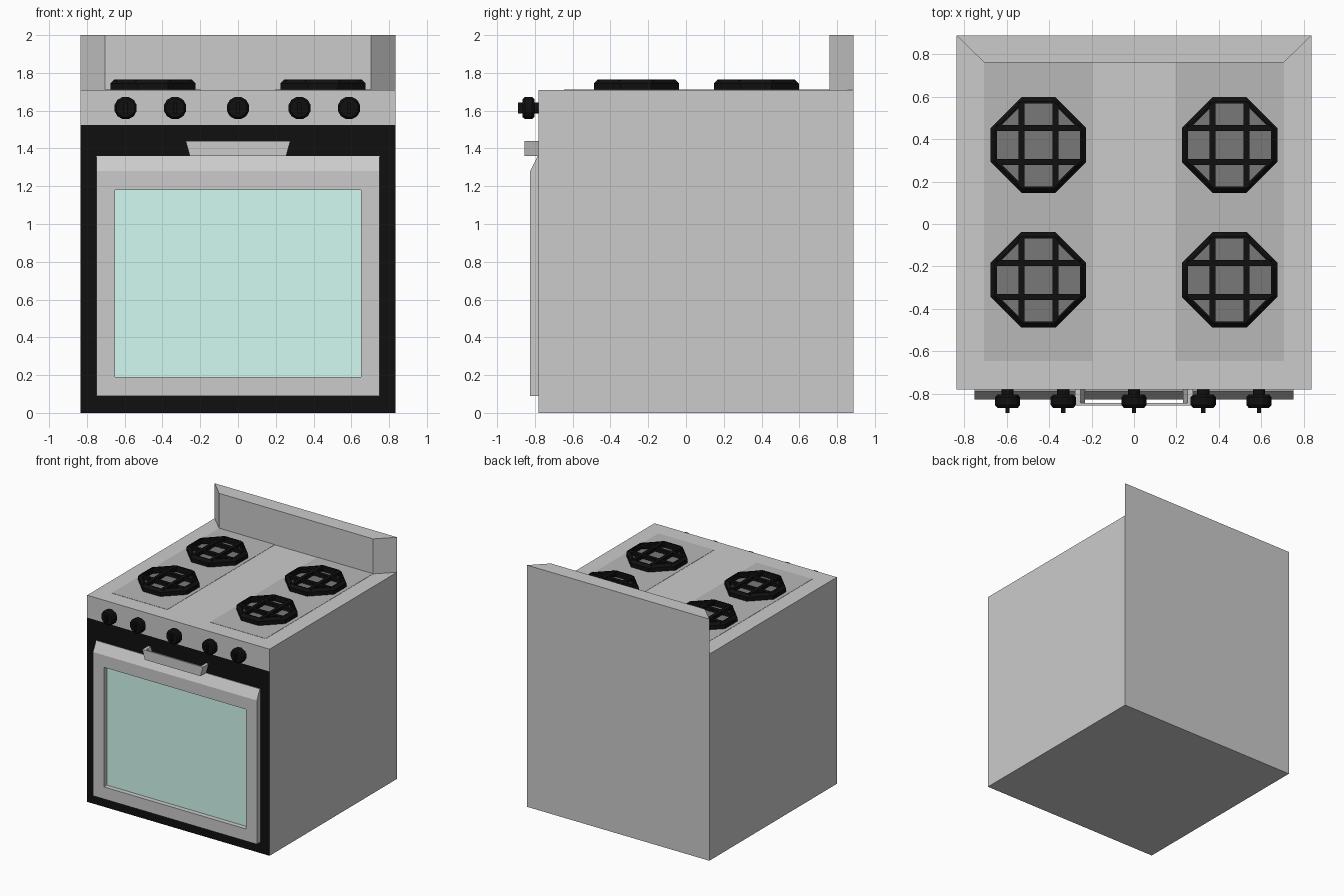
import bpy, bmesh, math

if "Cube" in bpy.data.objects:
    bpy.data.objects.remove(bpy.data.objects["Cube"])


def material(name, r, g, b):
    m = bpy.data.materials.new(name)
    m.diffuse_color = (r, g, b, 1)
    m.use_nodes = True
    m.node_tree.nodes["Principled BSDF"].inputs["Base Color"].default_value = m.diffuse_color
    return m


BLACK = material("black", 0.005, 0.005, 0.005)
DOOR = material("door_grey", 0.57, 0.57, 0.57)
HOB = material("hob_grey", 0.48, 0.48, 0.48)
PLATE = material("burner_grey", 0.19, 0.19, 0.19)
GLASS = material("glass_green", 0.65, 0.97, 0.88)


def loft(name, loops, mat=None, ring=False):
    """Skin between point loops; cap the ends, or close on itself if ring."""
    bm = bmesh.new()
    vs = [[bm.verts.new(p) for p in loop] for loop in loops]
    n = len(vs[0])
    pairs = list(zip(vs, vs[1:])) + ([(vs[-1], vs[0])] if ring else [])
    for a, b in pairs:
        for i in range(n):
            j = (i + 1) % n
            bm.faces.new((a[i], a[j], b[j], b[i]))
    if not ring:
        bm.faces.new(vs[0])
        bm.faces.new(vs[-1])
    bmesh.ops.recalc_face_normals(bm, faces=bm.faces)
    mesh = bpy.data.meshes.new(name)
    bm.to_mesh(mesh)
    bm.free()
    obj = bpy.data.objects.new(name, mesh)
    bpy.context.collection.objects.link(obj)
    if mat:
        mesh.materials.append(mat)
    return obj


def prism(name, pts, axis, lo, hi, mat=None):
    """Extrude a 2D profile along an axis."""
    place = {"x": lambda u, v, w: (w, u, v),
             "y": lambda u, v, w: (u, w, v),
             "z": lambda u, v, w: (u, v, w)}[axis]
    return loft(name, [[place(u, v, w) for u, v in pts] for w in (lo, hi)], mat)


def box(name, x0, x1, y0, y1, z0, z1, mat=None):
    return prism(name, [(x0, y0), (x1, y0), (x1, y1), (x0, y1)], "z", z0, z1, mat)


W, FRONT, BACK, TOP = 0.835, -0.78, 0.887, 1.71

# Body: lower front face is black, control strip above stays grey
body = prism("body", [(FRONT, 0), (FRONT, 1.525), (FRONT, TOP), (BACK, TOP), (BACK, 0)],
             "x", -W, W)
body.data.materials.append(material("body_grey", 0.8, 0.8, 0.8))
body.data.materials.append(BLACK)
for f in body.data.polygons:
    if f.normal.y < -0.9 and f.center.z < 1.5:
        f.material_index = 1

# Backsplash with angled ends
prism("backsplash", [(-W, BACK), (-0.705, 0.76), (0.705, 0.76), (W, BACK)], "z", TOP, 2.0)

# Oven door with sloped top edge and a window opening
door = prism("oven_door", [(-0.825, 0.09), (-0.825, 1.28), (-0.785, 1.36),
                           (-0.775, 1.36), (-0.775, 0.09)], "x", -0.75, 0.75, DOOR)
cutter = box("window_cutter", -0.65, 0.65, -0.9, -0.7, 0.19, 1.18)
cutter.hide_render = True
mod = door.modifiers.new("window", "BOOLEAN")
mod.operation = "DIFFERENCE"
mod.solver = "EXACT"
mod.object = cutter
bpy.context.view_layer.objects.active = door
bpy.ops.object.modifier_apply(modifier=mod.name)
bpy.data.objects.remove(cutter)
box("window_glass", -0.65, 0.65, -0.785, -0.775, 0.19, 1.18, GLASS)

# Handle: front plate held by two slanted end brackets
prism("handle_plate", [(-0.255, 1.36), (0.255, 1.36), (0.277, 1.44), (-0.277, 1.44)],
      "y", -0.855, -0.842)
for s in (-1, 1):
    prism("handle_bracket", [(s * 0.23, 1.36), (s * 0.255, 1.36),
                             (s * 0.277, 1.44), (s * 0.252, 1.44)], "y", -0.843, -0.779)

# Control knobs: turned disc with a narrow grip
KNOB = [(0.03, -0.775), (0.03, -0.803), (0.05, -0.803), (0.061, -0.815),
        (0.061, -0.852), (0.05, -0.865)]
for x in (-0.595, -0.333, 0, 0.326, 0.588):
    loops = []
    for r, y in KNOB:
        angles = [2 * math.pi * (k + 0.5) / 12 for k in range(12)]
        loops.append([(x + r * math.cos(a), y, 1.614 + r * math.sin(a)) for a in angles])
    loft("knob", loops, BLACK)
    box("knob_grip", x - 0.01, x + 0.01, -0.89, -0.86, 1.585, 1.643, BLACK)


# Burners: darker hob strips, plates and octagonal grates
def octagon(cx, cy, z, s=1.0):
    a, b = 0.225 * s, 0.08 * s
    return [(cx + u, cy + v, z) for u, v in
            ((a, -b), (a, b), (b, a), (-b, a), (-a, b), (-a, -b), (-b, -a), (b, -a))]


for s in (-1, 1):
    box("hob_strip", *sorted((s * 0.195, s * 0.705)), -0.645, 0.76, 1.70, 1.712, HOB)
    for cy in (-0.263, 0.372):
        cx = s * 0.45
        loft("burner_plate", [octagon(cx, cy, z, 0.9) for z in (1.70, 1.716)], PLATE)
        loft("grate_ring", [octagon(cx, cy, z, k) for k, z in
                            ((1, 1.705), (1, 1.745), (0.91, 1.765),
                             (0.87, 1.765), (0.87, 1.705))], BLACK, ring=True)
        for d in (-0.08, 0.08):
            box("grate_bar", cx + d - 0.014, cx + d + 0.014, cy - 0.2, cy + 0.2,
                1.735, 1.764, BLACK)
            box("grate_cross_bar", cx - 0.2, cx + 0.2, cy + d - 0.014, cy + d + 0.014,
                1.735, 1.763, BLACK)
